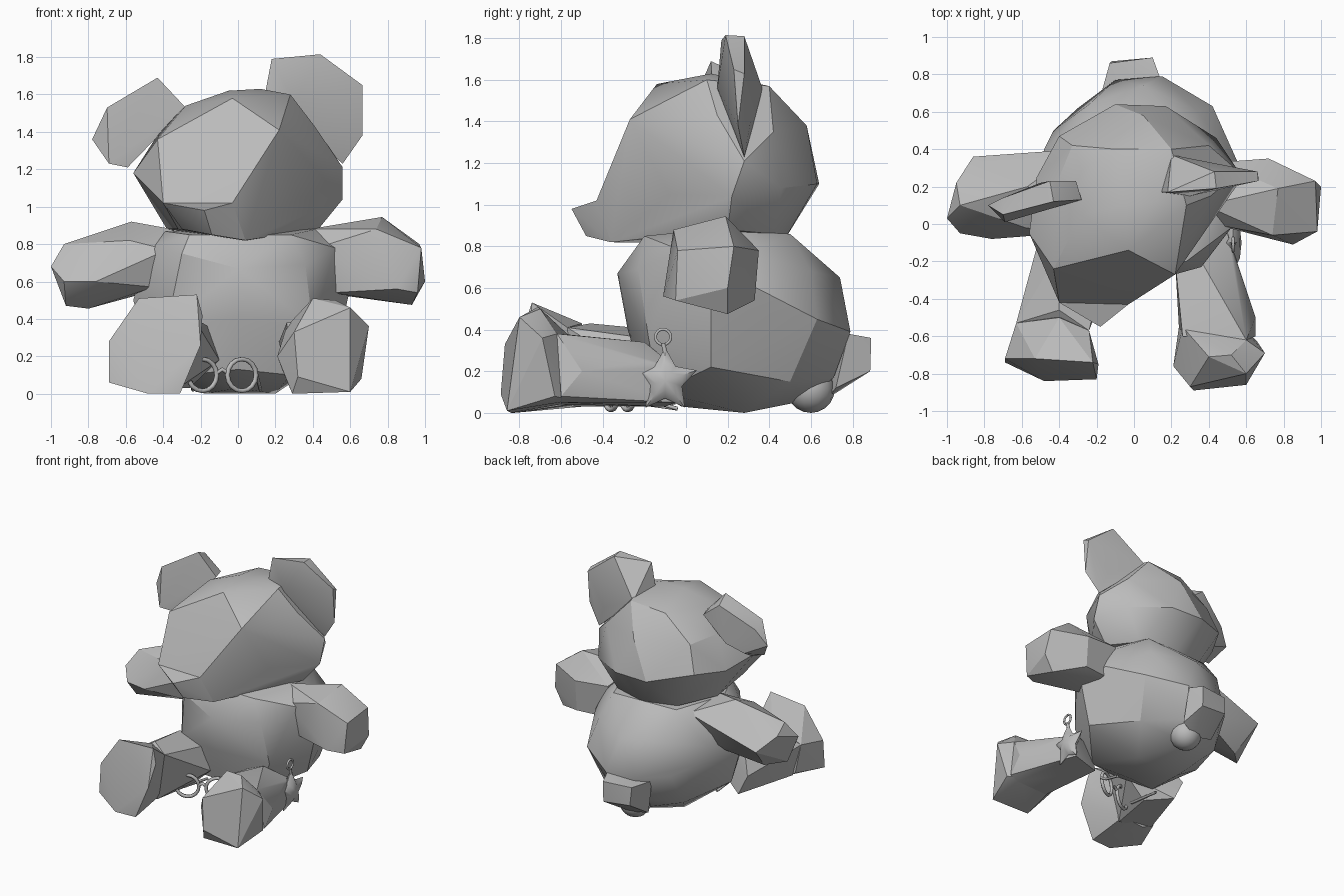
import bpy, bmesh, math
from mathutils import Vector

grey = bpy.data.materials.new("plush_grey")
grey.diffuse_color = (0.5, 0.5, 0.5, 1)


def finish(name, bm, angle=25):
    bmesh.ops.recalc_face_normals(bm, faces=bm.faces)
    me = bpy.data.meshes.new(name)
    bm.to_mesh(me)
    bm.free()
    me.materials.append(grey)
    ob = bpy.data.objects.new(name, me)
    bpy.context.collection.objects.link(ob)
    bpy.ops.object.select_all(action='DESELECT')
    ob.select_set(True)
    bpy.context.view_layer.objects.active = ob
    bpy.ops.object.shade_smooth_by_angle(angle=math.radians(angle))
    return ob


def hull(name, pts, angle=25):
    """Faceted stuffed part wrapped around a few corner points."""
    bm = bmesh.new()
    for p in pts:
        bm.verts.new(p)
    res = bmesh.ops.convex_hull(bm, input=bm.verts)
    bmesh.ops.delete(bm, geom=list({g for g in res["geom_interior"] if isinstance(g, bmesh.types.BMVert)}),
                     context='VERTS')
    bmesh.ops.dissolve_limit(bm, angle_limit=math.radians(4), verts=bm.verts, edges=bm.edges)
    return finish(name, bm, angle)


def tube(name, pts, r, closed=False):
    """Thin wire through points."""
    cu = bpy.data.curves.new(name, 'CURVE')
    cu.dimensions = '3D'
    cu.bevel_depth = r
    cu.bevel_resolution = 1
    sp = cu.splines.new('POLY')
    sp.points.add(len(pts) - 1)
    for p, c in zip(sp.points, pts):
        p.co = (*c, 1)
    sp.use_cyclic_u = closed
    cu.materials.append(grey)
    ob = bpy.data.objects.new(name, cu)
    bpy.context.collection.objects.link(ob)


def circle(c, r, u, v, n=16):
    c, u, v = Vector(c), Vector(u), Vector(v)
    return [c + r * (u * math.cos(2 * math.pi * i / n) + v * math.sin(2 * math.pi * i / n)) for i in range(n)]


# Body: shoulders, chest, waist, back, seat
hull("body", [
    (-.4, .1, .87), (.42, .1, .88), (.28, -.2, .85), (-.26, -.2, .85), (-.25, .48, .86), (.28, .5, .86),
    (0, -.33, .67), (.36, -.23, .69), (-.3, -.24, .75), (.52, -.02, .78), (-.48, .0, .78),
    (.59, .12, .52), (.55, .34, .6), (-.56, .12, .5), (-.48, .4, .6), (0, -.28, .4), (.4, -.18, .36),
    (-.38, -.16, .36), (.05, .74, .65), (.15, .79, .39), (-.1, .77, .39), (.42, .63, .45), (-.43, .5, .48),
    (.52, .12, .22), (-.48, .12, .22), (.36, .5, .15), (-.33, .5, .16), (.1, .71, .17), (.28, -.13, .1),
    (-.28, -.13, .1), (0, -.2, .13), (0, -.02, .03), (.2, .28, 0), (-.18, .28, 0), (0, .58, .06),
    (-.3, .62, .4), (-.24, .64, .66), (.34, .6, .68), (-.46, .3, .75), (.48, .3, .77)], 32)

# Head, turned slightly to one side
hull("head", [
    (-.03, -.14, 1.58), (.22, -.27, 1.41), (-.03, -.43, 1.02), (-.4, -.42, 1.02), (-.43, -.24, 1.36),
    (.12, .12, 1.63), (-.05, .1, 1.62), (.28, .1, 1.6), (.2, .4, 1.57), (-.1, .4, 1.55), (-.28, .05, 1.54),
    (.56, .22, 1.04), (.56, .28, 1.21), (.33, -.08, 1.05), (.43, .2, .88), (.41, .15, 1.43),
    (-.56, -.05, 1.18), (-.52, .25, 1.15), (-.42, .2, 1.4), (-.38, .15, .88), (-.32, -.25, .88),
    (-.1, .64, 1.1), (.17, .63, 1.1), (.05, .58, 1.38), (.4, .42, 1.35), (-.33, .42, 1.37),
    (.44, .46, 1.08), (-.4, .47, 1.17), (.04, .46, .81), (.04, -.36, .82),
    (-.24, .42, .87), (.3, .42, .86)])
hull("snout", [(-.4, -.42, 1.02), (-.03, -.43, 1.02), (-.18, -.55, .98), (-.14, -.48, .85),
               (.04, -.36, .82), (-.3, -.3, .88), (0, -.1, .95), (-.25, -.1, .95)])

# Ears
hull("right_ear", [(.14, .17, 1.58), (.18, .17, 1.79), (.44, .19, 1.815), (.665, .23, 1.65), (.665, .25, 1.38),
                   (.56, .28, 1.23), (.3, .15, 1.56), (.2, .37, 1.55), (.43, .28, 1.81), (.66, .28, 1.63),
                   (.5, .31, 1.4)])
hull("left_ear", [(-.28, .13, 1.53), (-.31, .23, 1.53), (-.43, .12, 1.69), (-.45, .23, 1.64), (-.7, .05, 1.53),
                  (-.7, .14, 1.48), (-.78, .1, 1.36), (-.69, .01, 1.23), (-.59, .04, 1.21), (-.5, .22, 1.35),
                  (-.62, .16, 1.28)])

# Arms
hull("left_arm", [(-1, .03, .68), (-.95, .22, .74), (-.93, .1, .8), (-.86, .36, .64), (-.92, .05, .47),
                  (-.8, .17, .455), (-.93, -.05, .6), (-.76, -.08, .6), (-.57, .2, .92), (-.58, -.02, .82),
                  (-.35, .1, .88), (-.38, -.05, .77), (-.38, .3, .57), (-.45, 0, .57), (-.42, .38, .79),
                  (-.3, .4, .82)])
hull("right_arm", [(.77, .19, .945), (.74, -.06, .88), (.97, .23, .8), (.98, -.04, .78), (1, .2, .6),
                   (.85, -.11, .56), (.93, .2, .475), (.96, -.05, .54), (.72, .35, .78), (.72, .33, .54),
                   (.38, .1, .88), (.42, 0, .78), (.45, .33, .8), (.5, .02, .54), (.45, .3, .54)])

# Legs: a foot and a shin each
hull("left_foot", [(-.53, -.72, .51), (-.22, -.74, .53), (-.19, -.75, .42), (-.2, -.83, .26), (-.31, -.83, 0),
                   (-.48, -.84, 0), (-.69, -.74, .06), (-.69, -.72, .28), (-.63, -.53, .3), (-.6, -.5, .08),
                   (-.4, -.5, .43), (-.24, -.57, .41), (-.32, -.5, .05), (-.5, -.5, .03)])
hull("left_shin", [(-.63, -.53, .3), (-.58, -.5, .06), (-.4, -.46, .43), (-.24, -.57, .41), (-.32, -.55, .03),
                   (-.4, -.15, .4), (-.5, -.05, .2), (-.1, -.2, .18), (-.16, -.2, .36), (-.26, -.2, .03),
                   (-.42, -.05, .04)])
hull("right_foot", [(.4, -.71, .51), (.52, -.7, .5), (.6, -.8, .46), (.7, -.69, .36), (.6, -.86, .01),
                    (.32, -.89, .09), (.29, -.84, 0), (.3, -.87, .33), (.66, -.63, .08), (.21, -.76, .2),
                    (.6, -.62, .38), (.24, -.55, .12), (.26, -.55, .36), (.58, -.55, .06), (.32, -.55, .05)])
hull("right_shin", [(.6, -.62, .38), (.65, -.6, .08), (.65, -.5, .2), (.26, -.6, .38), (.32, -.6, .04),
                    (.24, -.55, .14), (.58, -.6, .05), (.54, -.2, .25), (.5, -.05, .05), (.22, -.2, .28),
                    (.28, -.1, .03), (.36, -.2, .34), (.5, -.05, .22)])

# Tail and the little ball beneath it
hull("tail", [(-.18, .68, .36), (-.13, .86, .36), (.1, .89, .36), (.14, .78, .38), (-.12, .87, .22),
              (.1, .885, .2), (.14, .72, .12), (-.15, .68, .1), (0, .68, .07)])
bm = bmesh.new()
bmesh.ops.create_uvsphere(bm, u_segments=16, v_segments=10, radius=.115)
bmesh.ops.translate(bm, verts=bm.verts, vec=(.02, .6, .115))
finish("ball", bm, 40)

# Puffy star charm with its hanging ring
bm = bmesh.new()
rim = []
for i in range(10):
    a, r = math.pi / 2 + i * math.pi / 5, (.16, .085)[i % 2]
    rim.append(bm.verts.new((.53, -.1 + r * math.cos(a), .155 + r * math.sin(a))))
for s in (-.045, .045):
    inner = [bm.verts.new((.53 + s * .8, -.1 + (v.co.y + .1) * .55, .155 + (v.co.z - .155) * .55)) for v in rim]
    mid = bm.verts.new((.53 + s, -.1, .155))
    for i in range(10):
        j = (i + 1) % 10
        bm.faces.new((rim[i], rim[j], inner[j], inner[i]))
        bm.faces.new((inner[i], inner[j], mid))
finish("star_charm", bm, 45)
tube("charm_ring", circle((.53, -.11, .365), .037, (0, 1, 0), (0, 0, 1)), .008, True)
tube("charm_link", [(.53, -.1, .29), (.53, -.11, .335)], .012)

# Small round spectacles lying between the legs
for side, x, y in (("left", -.19, -.36), ("right", .02, -.28)):
    tube(side + "_lens_rim", circle((x, y, .1), .085, (.9, .43, 0), (0, 0, 1)), .013, True)
tube("spectacle_bridge", [(-.115, -.325, .11), (-.085, -.32, .13), (-.055, -.31, .11)], .012)
for side, x, y in (("left", -.26, -.38), ("right", .1, -.24)):
    tube(side + "_spectacle_arm", [(x, y, .1), (x + .01, y + .06, .06), (x + .02, -.04, .02)], .01)
